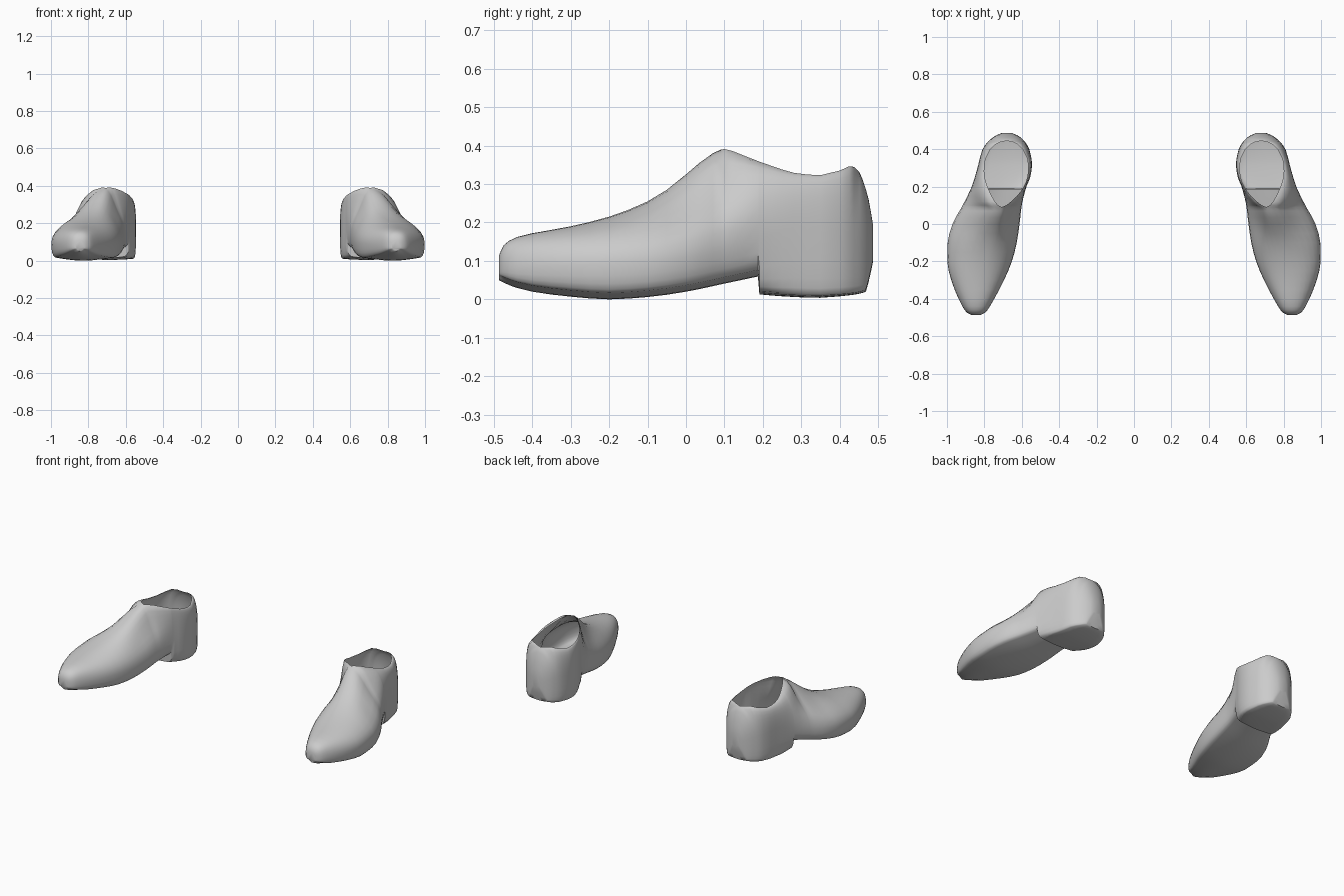
import bpy, bmesh, math

if "Cube" in bpy.data.objects:
    bpy.data.objects.remove(bpy.data.objects["Cube"])

grey = bpy.data.materials.new("plain grey")
grey.diffuse_color = (0.6, 0.6, 0.6, 1)
grey.use_nodes = True
grey.node_tree.nodes["Principled BSDF"].inputs["Base Color"].default_value = grey.diffuse_color

# Shape curves along the shoe length: (y, value)
INNER = [(-.487, .822), (-.475, .797), (-.44, .77), (-.4, .747), (-.3, .695), (-.2, .653), (-.1, .627), (0, .612),
         (.1, .60), (.2, .575), (.25, .555), (.32, .545), (.4, .56), (.45, .592), (.475, .625), (.487, .655)]
OUTER = [(-.487, .868), (-.475, .892), (-.44, .918), (-.4, .938), (-.3, .977), (-.2, .998), (-.1, .996), (0, .97),
         (.1, .916), (.2, .868), (.3, .837), (.4, .81), (.45, .77), (.475, .735), (.487, .705)]
RIDGE = [(-.487, .845), (-.3, .825), (-.2, .795), (-.1, .765), (0, .735), (.1, .705), (.2, .686), (.487, .68)]
TOP = [(-.487, .112), (-.475, .14), (-.44, .162), (-.3, .19), (-.2, .215), (-.08, .265), (0, .325), (.07, .38),
       (.1, .391), (.14, .378), (.2, .355), (.3, .326), (.35, .323), (.4, .335), (.43, .347), (.45, .332),
       (.46, .31), (.475, .26), (.487, .19)]
WIDEST = [(-.487, .08), (-.4, .085), (-.1, .10), (0, .11), (.1, .13), (.2, .16), (.3, .19), (.45, .17), (.487, .14)]
SOLE = [(-.487, .05), (-.45, .033), (-.4, .02), (-.3, .007), (-.2, 0), (-.1, .006), (0, .02), (.1, .041), (.19, .06)]
HEEL = [(.19, .013), (.25, .008), (.34, .004), (.42, .01), (.468, .02), (.475, .045), (.487, .10)]
HEEL_INSET = [(.19, .062), (.22, .042), (.28, .02), (.4, .015), (.487, .01)]
OPENING = [(.09, 0), (.1, .022), (.12, .043), (.15, .068), (.2, .097), (.25, .114), (.3, .118), (.35, .111),
           (.4, .086), (.425, .06), (.437, .036), (.445, 0)]
# how far the upper is hollowed between ridge and side
HOLLOW = [(-.487, -.05), (-.25, -.01), (-.1, .035), (0, .11), (.1, .12), (.18, .01), (.3, -.03), (.487, -.03)]


def sample(table, y):
    """Smooth lookup without overshoot, held at both ends."""
    n = len(table)
    if y <= table[0][0]:
        return table[0][1]
    if y >= table[-1][0]:
        return table[-1][1]
    slope = [(b[1] - a[1]) / (b[0] - a[0]) for a, b in zip(table, table[1:])]

    def tangent(i):
        if i == 0 or i == n - 1:
            return slope[min(i, n - 2)]
        p, q = slope[i - 1], slope[i]
        return 2 * p * q / (p + q) if p * q > 0 else 0

    i = max(k for k in range(n - 1) if table[k][0] <= y)
    (y0, a), (y1, b) = table[i], table[i + 1]
    h = y1 - y0
    t = (y - y0) / h
    return (a * (1 + 2 * t) * (1 - t) ** 2 + b * t * t * (3 - 2 * t)
            + h * tangent(i) * t * (1 - t) ** 2 - h * tangent(i + 1) * t * t * (1 - t))


def half_section(y, side, heel):
    """Points from the top ridge or rim down to the middle of the bottom."""
    ridge, top, wide = sample(RIDGE, y), sample(TOP, y), sample(WIDEST, y)
    edge, w, c = sample(side, y), sample(OPENING, y), sample(HOLLOW, y)
    s = 1 if side is OUTER else -1
    bottom = sample(HEEL if heel else SOLE, y)
    mid = (sample(INNER, y) + sample(OUTER, y)) / 2
    if heel:
        inset, lip, power = sample(HEEL_INSET, y), bottom + .005, .55
    else:
        inset, lip, power = min(.035, abs(edge - mid) * .3), bottom + .014, .75
    start, foot = ridge + s * w, edge - s * inset
    pts = []
    for i in range(9):                                   # upper
        t = math.pi / 2 * i / 8
        dent = c * math.sin(2 * t) ** 2
        pts.append((start + (edge - start) * (math.sin(t) - dent),
                    wide + (top - wide) * (math.cos(t) - dent)))
    for i in range(1, 6):                                # tucked lower wall
        t = math.pi / 2 * i / 5
        pts.append((foot + (edge - foot) * max(math.cos(t), 0) ** power,
                    lip + (wide - lip) * (1 - math.sin(t) ** power)))
    for k in (1 / 3, 2 / 3, 1):                          # bottom
        pts.append((foot + (mid - foot) * k, lip + (bottom - lip) * math.sin(k * math.pi / 2)))
    return [(x, y, z) for x, z in pts]


STATIONS = [(y, False) for y in (-.487, -.482, -.475, -.46, -.44, -.4, -.35, -.3, -.25, -.2, -.15, -.1, -.05, 0, .035,
                                 .07, .09, .1, .12, .15, .187)]
STATIONS += [(y, True) for y in (.191, .205, .225, .25, .28, .315, .35, .4, .425, .437, .445, .452, .46, .468,
                                 .475, .481, .487)]


def make_shoe(name, sign):
    bm = bmesh.new()
    rings = []
    for y, heel in STATIONS:
        a, b = half_section(y, OUTER, heel), half_section(y, INNER, heel)
        pts = a + b[-2::-1]
        rings.append([bm.verts.new((sign * x, py, z)) for x, py, z in pts])
    for r, q in zip(rings, rings[1:]):
        for i in range(len(r) - 1):
            loop = (r[i], r[i + 1], q[i + 1], q[i])
            bm.faces.new(loop if sign < 0 else loop[::-1])
    # toe and heel ends
    bm.faces.new(rings[0])
    bm.faces.new(rings[-1])
    bmesh.ops.remove_doubles(bm, verts=bm.verts, dist=.0004)
    bmesh.ops.recalc_face_normals(bm, faces=bm.faces)
    toe = min(bm.faces, key=lambda f: f.calc_center_median().y)
    if toe.normal.y > 0:
        bmesh.ops.reverse_faces(bm, faces=bm.faces)
    mesh = bpy.data.meshes.new(name)
    bm.to_mesh(mesh)
    bm.free()
    mesh.materials.append(grey)
    ob = bpy.data.objects.new(name, mesh)
    bpy.context.collection.objects.link(ob)
    bpy.ops.object.select_all(action='DESELECT')
    ob.select_set(True)
    bpy.context.view_layer.objects.active = ob
    bpy.ops.object.shade_smooth_by_angle(angle=math.radians(50))


make_shoe("left_shoe", 1)
make_shoe("right_shoe", -1)
